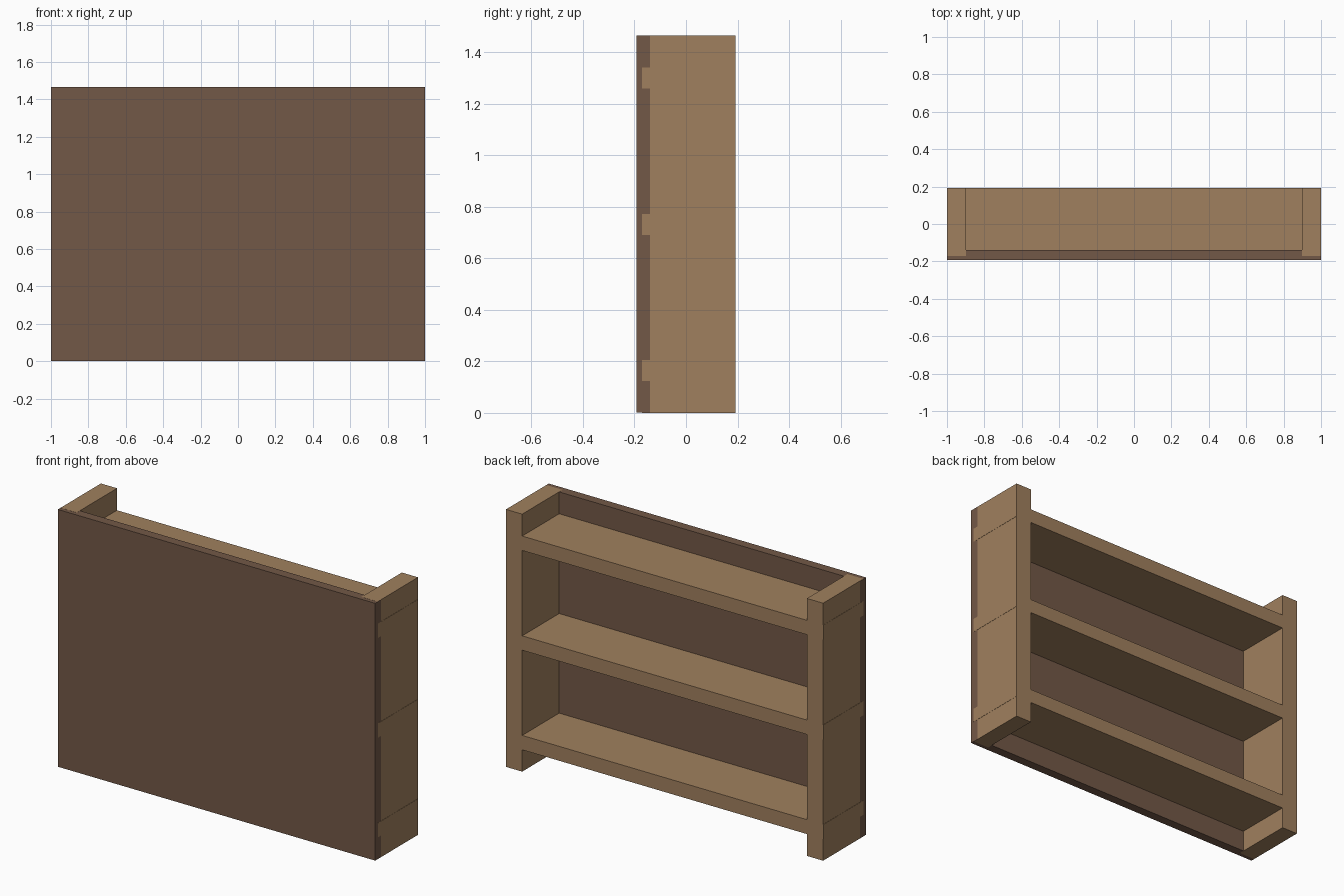
import bpy

if "Cube" in bpy.data.objects:
    bpy.data.objects.remove(bpy.data.objects["Cube"])


def material(name, rgb):
    m = bpy.data.materials.new(name)
    m.diffuse_color = (*rgb, 1.0)
    m.use_nodes = True
    m.node_tree.nodes["Principled BSDF"].inputs["Base Color"].default_value = m.diffuse_color
    return m


light_wood = material("light wood", (0.352, 0.216, 0.112))
dark_wood = material("dark wood", (0.171, 0.098, 0.063))


def box(name, x, y, z, mat):
    """Axis-aligned board given by its (min, max) range on each axis."""
    bpy.ops.mesh.primitive_cube_add(
        size=1, location=[(a + b) / 2 for a, b in (x, y, z)])
    ob = bpy.context.object
    ob.name = name
    ob.scale = [b - a for a, b in (x, y, z)]
    bpy.ops.object.transform_apply(location=False, rotation=False, scale=True)
    ob.data.materials.append(mat)
    return ob


HEIGHT = 1.466
DEPTH = 0.193
GAP = 0.0006  # tiny step so that overlapping boards never share a face

# Full-size closing panel
box("back_panel", (-1 + GAP, 1 - GAP), (-DEPTH, -0.14), (GAP, HEIGHT - GAP), dark_wood)

# Upright side boards, let into the panel
for side, name in ((-1, "left_upright"), (1, "right_upright")):
    x = sorted((side * 0.897, side * (1 - 2 * GAP)))
    box(name, x, (-0.17, DEPTH), (0, HEIGHT), light_wood)

# Three shelves running through the uprights and into the panel
for name, z in (("bottom_shelf", 0.165), ("middle_shelf", 0.732), ("top_shelf", 1.3)):
    box(name, (-1, 1), (-0.17, DEPTH - GAP), (z - 0.041, z + 0.041), light_wood)
